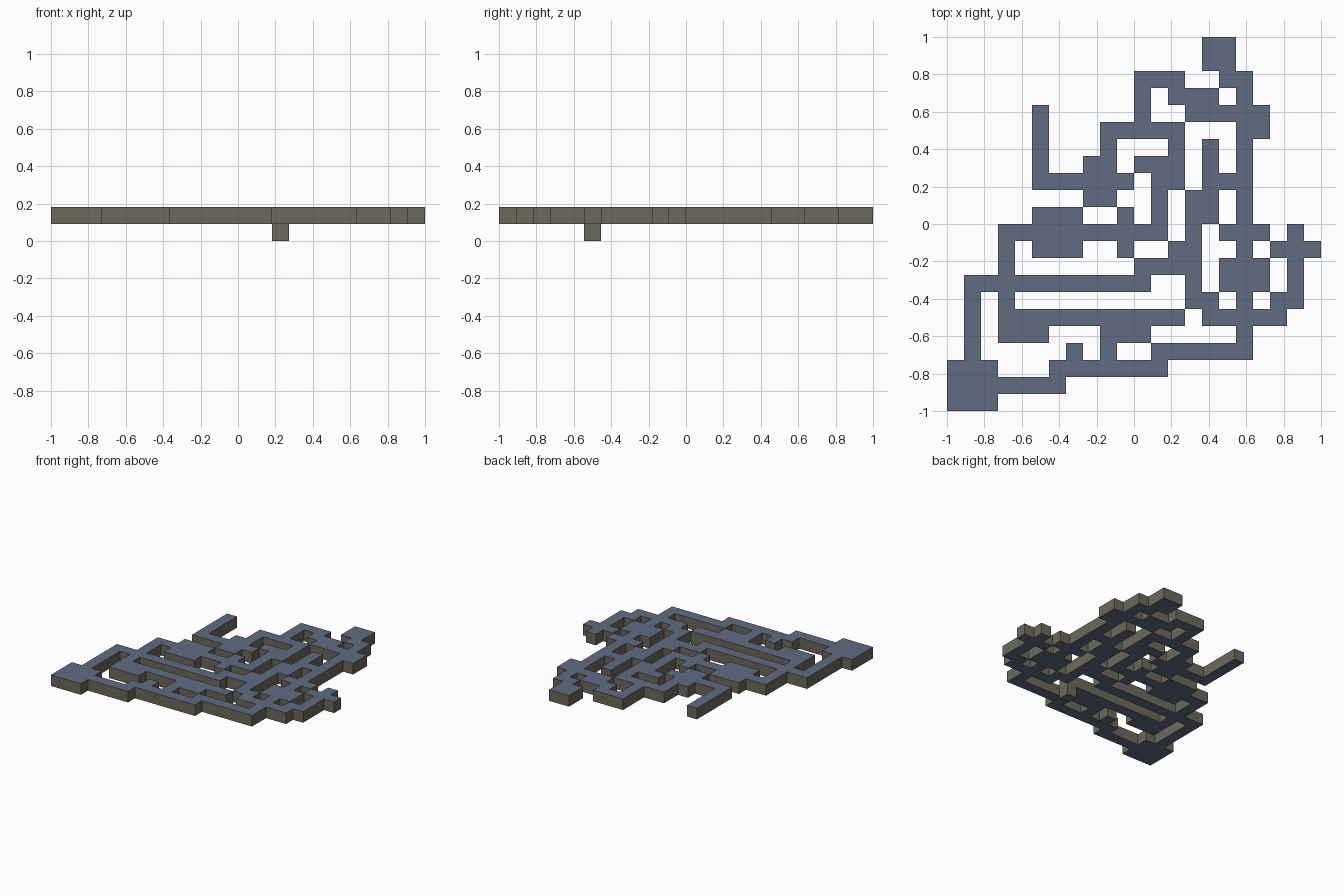
import bpy
import bmesh
from mathutils import Vector

if "Cube" in bpy.data.objects:
    bpy.data.objects.remove(bpy.data.objects["Cube"])

N = 22           # the plan is a 22 x 22 grid of square cells
CELL = 2 / N
solid = set()    # all filled cells
parts = {}       # part name -> its own cells


def material(name, rgb):
    mat = bpy.data.materials.new(name)
    mat.diffuse_color = (*rgb, 1)
    mat.use_nodes = True
    mat.node_tree.nodes["Principled BSDF"].inputs["Base Color"].default_value = mat.diffuse_color
    return mat


slate = material("slate blue", (0.115, 0.150, 0.222))
taupe = material("taupe", (0.150, 0.138, 0.104))


def pad(name, a, b, layer=1):
    """Fill the rectangle between two corner cells (column, row from the back)."""
    for x in range(min(a[0], b[0]), max(a[0], b[0]) + 1):
        for y in range(min(a[1], b[1]), max(a[1], b[1]) + 1):
            cell = (x, N - 1 - y, layer)
            if cell not in solid:
                solid.add(cell)
                parts.setdefault(name, set()).add(cell)


def path(name, *points):
    """One-cell-wide path that turns at the given cells."""
    for a, b in zip(points, points[1:]):
        pad(name, a, b)


def build(name, cells):
    """Block shell without the faces shared by neighbouring cells."""
    bm = bmesh.new()
    verts = {}

    def vert(p):
        key = tuple(round(c) for c in p)
        if key not in verts:
            verts[key] = bm.verts.new((key[0] * CELL - 1, key[1] * CELL - 1, key[2] * CELL))
        return verts[key]

    for cell in sorted(cells):
        mid = Vector(cell) + Vector((0.5, 0.5, 0.5))
        for axis in range(3):
            for sign in (-1, 1):
                n = Vector((0, 0, 0))
                n[axis] = sign
                if tuple(round(c) for c in Vector(cell) + n) in solid:
                    continue
                u = Vector((0, 0, 0))
                u[(axis + 1) % 3] = 0.5
                v = n.cross(u)
                c = mid + n * 0.5
                face = bm.faces.new([vert(p) for p in (c - u - v, c + u - v, c + u + v, c - u + v)])
                # level faces are slate, upright faces are taupe
                face.material_index = 0 if axis == 2 else 1
    mesh = bpy.data.meshes.new(name)
    bm.to_mesh(mesh)
    bm.free()
    mesh.materials.append(slate)
    mesh.materials.append(taupe)
    bpy.context.collection.objects.link(bpy.data.objects.new(name, mesh))


# Square landings
pad("front_left_landing", (0, 19), (2, 21))
pad("back_landing", (15, 0), (16, 1))
pad("left_landing", (5, 10), (7, 12))
pad("right_landing", (16, 13), (18, 14))
pad("middle_landing", (14, 9), (15, 10))
pad("upper_left_landing", (8, 7), (9, 9))
pad("front_wide_spot", (3, 16), (5, 17))
pad("front_wide_spot", (9, 16), (11, 17))

# Long outer walk along the front and up the right side
path("outer_walk", (0, 20), (6, 20), (6, 19), (12, 19), (12, 18), (17, 18), (17, 2), (16, 2))
path("outer_walk_stubs", (7, 18), (7, 19))
path("outer_walk_stubs", (9, 17), (9, 19))

# Left and front inner walks
path("left_walk", (1, 19), (1, 14), (11, 14), (11, 13), (14, 13))
path("inner_walk", (12, 11), (3, 11), (3, 16), (13, 16))

# Centre walks
path("centre_walk", (14, 9), (14, 15), (15, 15), (15, 16))
path("centre_walk", (13, 12), (14, 12))
path("centre_stub", (10, 10), (10, 12))
path("centre_branch", (17, 8), (15, 8))
path("centre_branch", (15, 6), (15, 10))

# Right walk with its crossing arms
path("right_walk", (15, 16), (19, 16), (19, 15), (20, 15), (20, 11))
path("right_walk_arms", (19, 12), (21, 12))
path("right_walk_arms", (16, 11), (18, 11))

# Back walks
path("back_walk", (9, 9), (9, 5), (13, 5), (13, 8), (12, 8), (12, 11))
path("back_walk_arm", (11, 7), (13, 7))
path("back_left_spur", (5, 4), (5, 8), (10, 8))
path("back_loop", (11, 5), (11, 2), (13, 2), (13, 3), (15, 3))
path("back_right_corner", (14, 4), (18, 4), (18, 5))

# Peg hanging below the end of the inner walk
pad("lower_peg", (13, 16), (13, 16), layer=0)

for part_name, part_cells in parts.items():
    build(part_name, part_cells)
